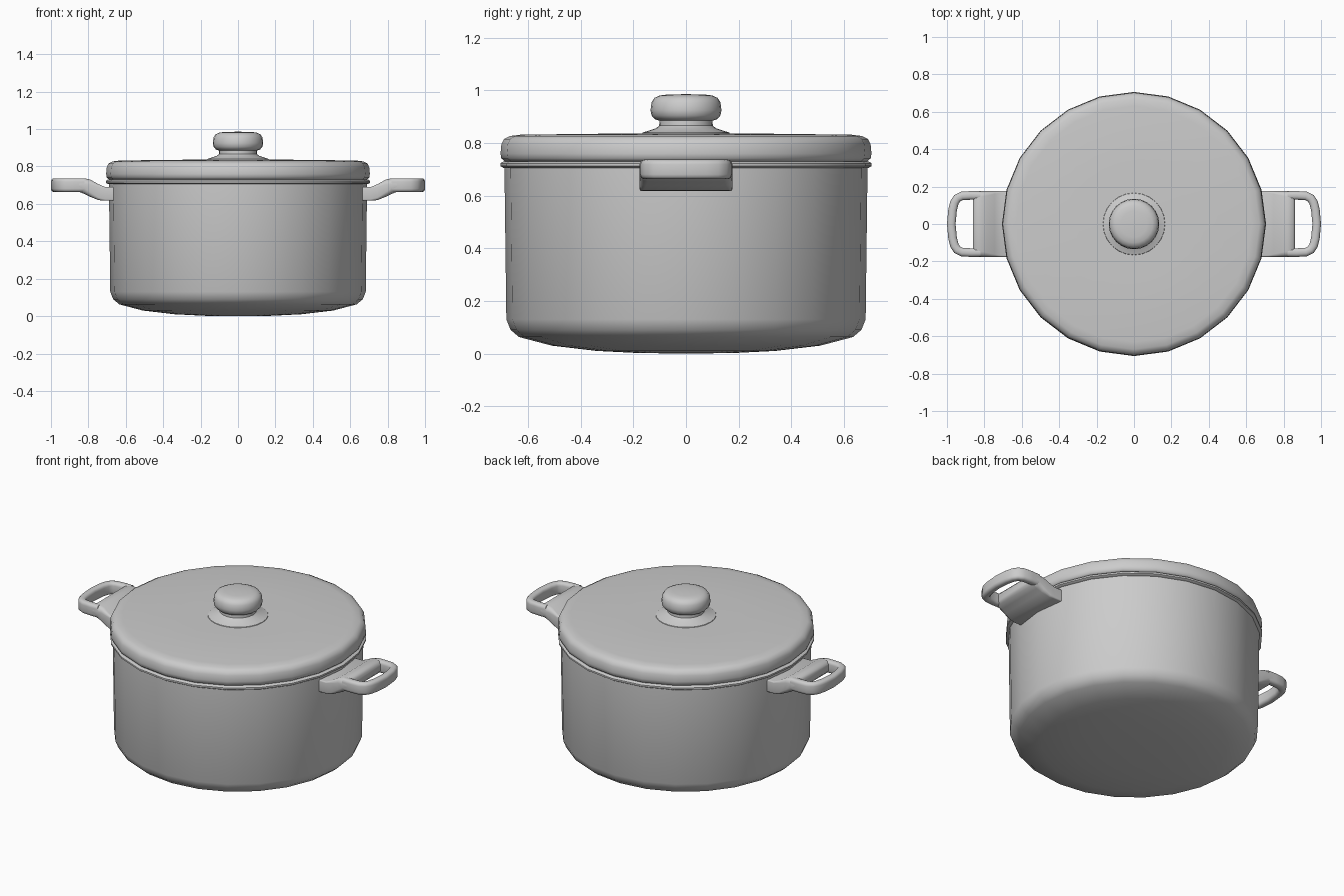
import bpy, bmesh, math
from mathutils import Vector

cube = bpy.data.objects.get("Cube")
if cube:
    bpy.data.objects.remove(cube, do_unlink=True)

metal = bpy.data.materials.new("brushed grey")
metal.use_nodes = True
grey = (0.6, 0.6, 0.6, 1)
metal.diffuse_color = grey
metal.node_tree.nodes["Principled BSDF"].inputs["Base Color"].default_value = grey


def finish(name, bm, angle=45):
    bmesh.ops.remove_doubles(bm, verts=bm.verts, dist=1e-5)
    bmesh.ops.recalc_face_normals(bm, faces=bm.faces)
    mesh = bpy.data.meshes.new(name)
    bm.to_mesh(mesh)
    bm.free()
    obj = bpy.data.objects.new(name, mesh)
    bpy.context.collection.objects.link(obj)
    mesh.materials.append(metal)
    bpy.ops.object.select_all(action="DESELECT")
    obj.select_set(True)
    bpy.context.view_layer.objects.active = obj
    bpy.ops.object.shade_smooth_by_angle(angle=math.radians(angle))
    return obj


def lathe(name, profile, sides=24):
    """Revolve (radius, height) points around the vertical axis."""
    bm = bmesh.new()
    verts = [bm.verts.new((r, 0, z)) for r, z in profile]
    edges = [bm.edges.new(pair) for pair in zip(verts, verts[1:])]
    bmesh.ops.spin(bm, geom=verts + edges, cent=(0, 0, 0), axis=(0, 0, 1),
                   angle=math.tau, steps=sides, use_merge=True)
    return finish(name, bm)


def loft(bm, sections):
    """Join matching closed sections with quads and cap both ends."""
    rings = [[bm.verts.new(p) for p in s] for s in sections]
    for a, b in zip(rings, rings[1:]):
        for i in range(len(a)):
            j = (i + 1) % len(a)
            bm.faces.new((a[i], a[j], b[j], b[i]))
    bm.faces.new(rings[0])
    bm.faces.new(rings[-1])


def rounded(w, h, r, steps=3):
    """Rounded rectangle outline with half sizes w, h and corner radius r."""
    pts = []
    for k, (sx, sy) in enumerate(((1, 1), (-1, 1), (-1, -1), (1, -1))):
        for s in range(steps + 1):
            a = math.pi / 2 * (k + s / steps)
            pts.append((sx * (w - r) + r * math.cos(a), sy * (h - r) + r * math.sin(a)))
    return pts


# Pot: outer wall, rim, inner wall and floor
lathe("pot_body", [(0, 0), (0.18, 0.002), (0.34, 0.01), (0.51, 0.03), (0.635, 0.063),
                   (0.667, 0.09), (0.683, 0.13), (0.69, 0.69), (0.69, 0.706),
                   (0.66, 0.706), (0.655, 0.13), (0.6, 0.09), (0, 0.05)])

# Rolled rim between pot and lid
lathe("pot_rim", [(0.66, 0.705), (0.695, 0.706), (0.706, 0.713), (0.706, 0.723),
                  (0.695, 0.73), (0.66, 0.732)])

# Lid with rounded shoulder and slightly domed top
lathe("lid", [(0.65, 0.728), (0.69, 0.731), (0.702, 0.742), (0.705, 0.76), (0.702, 0.795),
              (0.692, 0.816), (0.67, 0.827), (0.63, 0.832), (0.3, 0.836), (0, 0.838)])

# Knob: flared foot, neck and rounded cap
lathe("lid_knob", [(0.168, 0.833), (0.165, 0.84), (0.115, 0.856), (0.102, 0.866),
                   (0.101, 0.885), (0.118, 0.891), (0.131, 0.905), (0.135, 0.925),
                   (0.131, 0.955), (0.12, 0.972), (0.1, 0.981), (0.07, 0.985), (0, 0.986)])


def handle(name, side):
    bm = bmesh.new()
    # Strap from the pot wall up to the grip: x, bottom, top, corner radius
    strap = [(0.63, 0.617, 0.69, 0.006), (0.71, 0.617, 0.69, 0.008),
             (0.745, 0.62, 0.705, 0.014), (0.79, 0.638, 0.73, 0.025),
             (0.82, 0.653, 0.737, 0.03), (0.85, 0.664, 0.734, 0.028),
             (0.862, 0.68, 0.72, 0.018)]
    sections = []
    for i, (x, lo, hi, r) in enumerate(strap):
        width = 0.15 if i == len(strap) - 1 else 0.176
        sections.append([(x, y, (lo + hi) / 2 + z)
                         for y, z in rounded(width, (hi - lo) / 2, r)])
    loft(bm, sections)
    # Grip bar swept around the finger hole
    half = [(0.82, 0.152), (0.87, 0.153), (0.92, 0.15), (0.945, 0.138),
            (0.96, 0.115), (0.97, 0.075)]
    path = [Vector(p) for p in half + [(0.977, 0)] + [(x, -y) for x, y in reversed(half)]]
    sections = []
    for i, p in enumerate(path):
        t = (path[min(i + 1, len(path) - 1)] - path[max(i - 1, 0)]).normalized()
        normal = Vector((-t.y, t.x))
        sections.append([(*(p + normal * u), 0.7 + v) for u, v in rounded(0.023, 0.037, 0.018)])
    loft(bm, sections)
    for v in bm.verts:
        v.co.x *= side
    finish(name, bm, 50)


handle("left_handle", 1)
handle("right_handle", -1)
